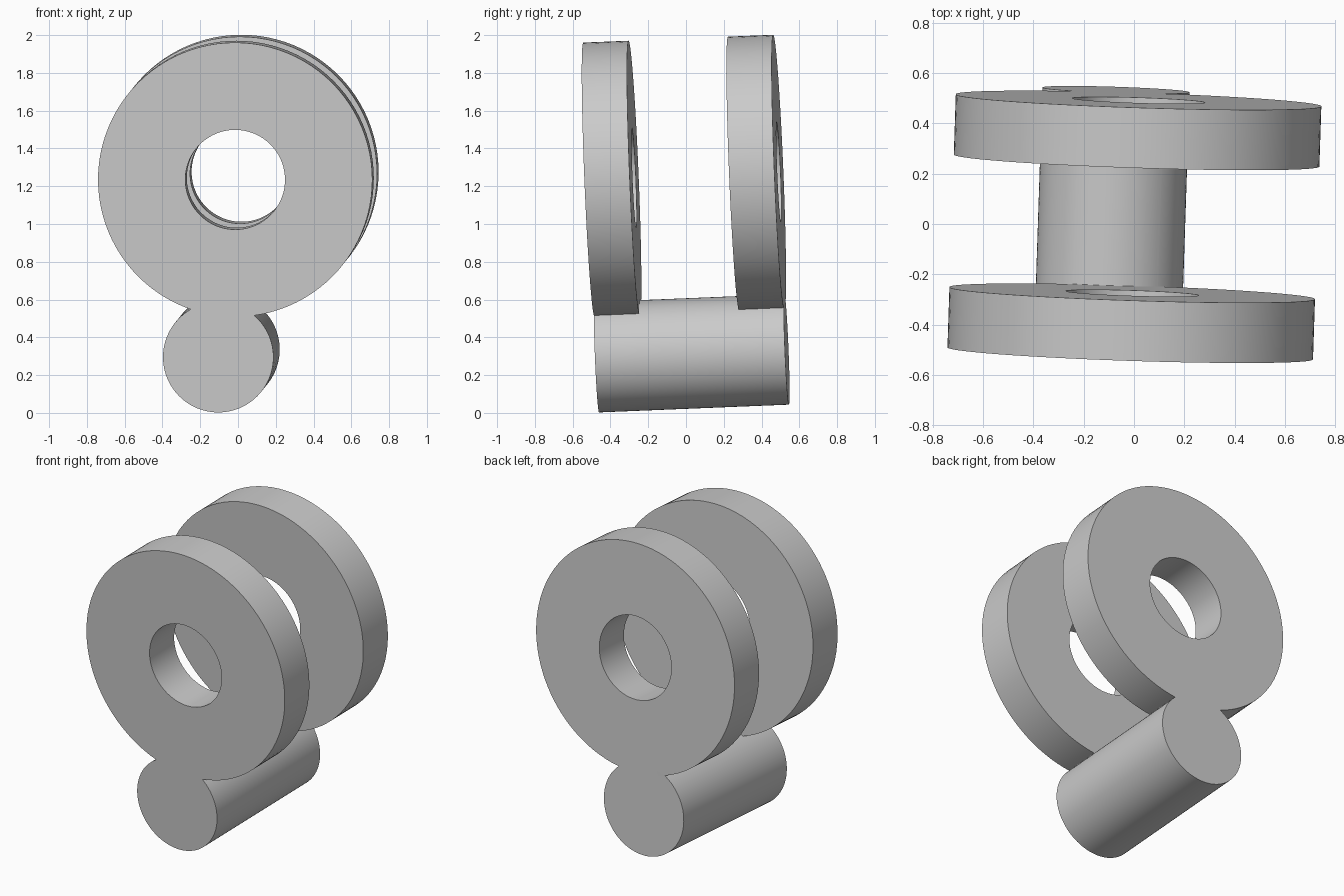
import bpy, bmesh
from mathutils import Matrix, Vector

cube = bpy.data.objects.get("Cube")
if cube:
    bpy.data.objects.remove(cube)

SIDES = 96
LENGTH = 1.007      # front face to back face
RING_DEPTH = 0.24
RING_R, HOLE_R, BAR_R = 0.7265, 0.264, 0.2925

# Slightly tilted frame: local z runs along the bar, from front to back
axis = Vector((0.033, 1, 0.041)).normalized()
side = Vector((0, 0, 1)).cross(axis).normalized()
up = axis.cross(side)
frame = Matrix((side, up, axis)).transposed().to_4x4()
frame.translation = (-0.015, -0.514, 1.2345)

grey = bpy.data.materials.new("plain grey")
grey.use_nodes = True
colour = (0.6, 0.6, 0.6, 1)
grey.diffuse_color = colour
grey.node_tree.nodes["Principled BSDF"].inputs["Base Color"].default_value = colour


def lathe(name, profile, centre):
    """Spin a closed (radius, depth) profile round the local axis."""
    bm = bmesh.new()
    loops = []
    for i in range(SIDES):
        turn = Matrix.Rotation(6.283185307 * i / SIDES, 4, 'Z')
        loops.append([bm.verts.new(turn @ Vector((r, 0, z))) for r, z in profile])
    n = len(profile)
    for a, b in zip(loops, loops[1:] + loops[:1]):
        for k in range(n):
            bm.faces.new((a[k], b[k], b[(k + 1) % n], a[(k + 1) % n]))
    bmesh.ops.remove_doubles(bm, verts=bm.verts, dist=1e-5)
    bmesh.ops.dissolve_degenerate(bm, edges=bm.edges, dist=1e-6)
    bmesh.ops.recalc_face_normals(bm, faces=bm.faces)
    bmesh.ops.translate(bm, verts=bm.verts, vec=centre)
    mesh = bpy.data.meshes.new(name)
    bm.to_mesh(mesh)
    bm.free()
    mesh.materials.append(grey)
    obj = bpy.data.objects.new(name, mesh)
    bpy.context.collection.objects.link(obj)
    obj.matrix_world = frame
    return obj


def ring(name, start):
    end = start + RING_DEPTH
    return lathe(name, [(HOLE_R, start), (RING_R, start), (RING_R, end), (HOLE_R, end)],
                 (0, 0, 0))


def bar(name):
    bm = bmesh.new()
    bmesh.ops.create_cone(bm, cap_ends=True, segments=SIDES, radius1=BAR_R,
                          radius2=BAR_R, depth=LENGTH)
    # Bar centre, measured from the ring centre in the tilted frame
    offset = Vector((-0.09, 0.035, -0.94))
    bmesh.ops.translate(bm, verts=bm.verts,
                        vec=(offset.dot(side), offset.dot(up), LENGTH / 2))
    mesh = bpy.data.meshes.new(name)
    bm.to_mesh(mesh)
    bm.free()
    mesh.materials.append(grey)
    obj = bpy.data.objects.new(name, mesh)
    bpy.context.collection.objects.link(obj)
    obj.matrix_world = frame
    return obj


# Two rings fused to one round bar, with flush end faces
body = bar("double_ring_bracket")
rings = [ring("front_ring", 0), ring("back_ring", LENGTH - RING_DEPTH)]
bpy.context.view_layer.objects.active = body
body.select_set(True)
for part in rings:
    join = body.modifiers.new("join " + part.name, 'BOOLEAN')
    join.operation = 'UNION'
    join.solver = 'EXACT'
    join.object = part
    bpy.ops.object.modifier_apply(modifier=join.name)
    bpy.data.objects.remove(part)

bpy.ops.object.shade_smooth_by_angle(angle=0.5)
